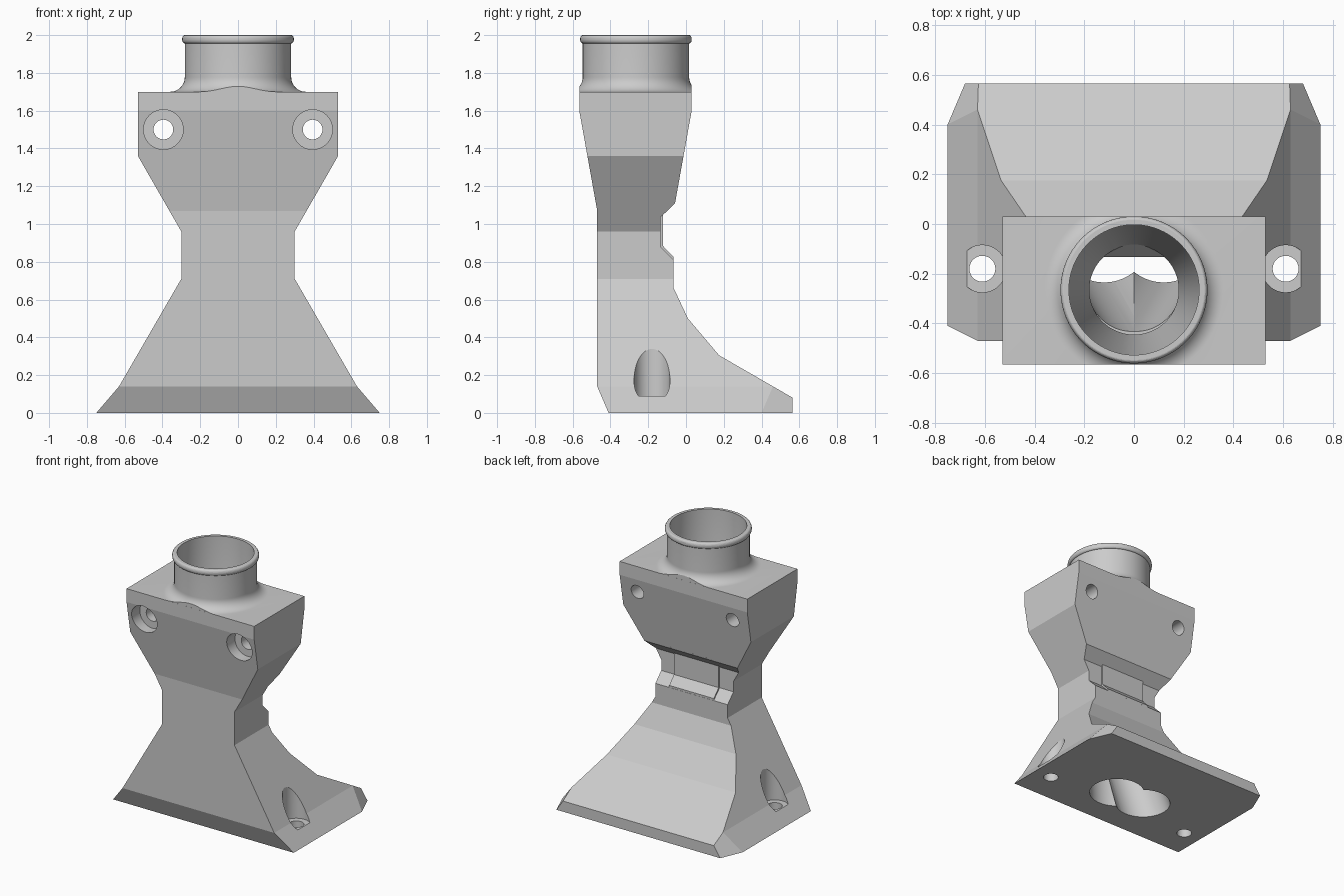
import bpy, bmesh, math

if "Cube" in bpy.data.objects:
    bpy.data.objects.remove(bpy.data.objects["Cube"])

SEG = 72
PIPE_Y = -0.265


def make_object(name, bm):
    bmesh.ops.recalc_face_normals(bm, faces=bm.faces)
    me = bpy.data.meshes.new(name)
    bm.to_mesh(me)
    bm.free()
    ob = bpy.data.objects.new(name, me)
    bpy.context.collection.objects.link(ob)
    return ob


def prism(name, pts, axis, lo, hi):
    """Extrude a 2D profile: axis 'x' takes (y, z), axis 'y' takes (x, z)."""
    bm = bmesh.new()
    rows = []
    for d in (lo, hi):
        rows.append([bm.verts.new((d, a, b) if axis == 'x' else (a, d, b)) for a, b in pts])
    n = len(pts)
    for i in range(n):
        j = (i + 1) % n
        bm.faces.new((rows[0][i], rows[0][j], rows[1][j], rows[1][i]))
    for r in rows:
        bm.faces.new(r)
    return make_object(name, bm)


def loft(name, rings, axis='z', clip=None):
    """Solid through circles (cx, cy, cz, r) whose normals lie along axis."""
    bm = bmesh.new()
    loops = []
    for cx, cy, cz, r in rings:
        loop = []
        for i in range(SEG):
            t = 2 * math.pi * (i + 0.5) / SEG
            u, v = r * math.cos(t), r * math.sin(t)
            loop.append(bm.verts.new((cx + u, cy + v, cz) if axis == 'z' else (cx + u, cy, cz + v)))
        loops.append(loop)
    for a, b in zip(loops, loops[1:]):
        for i in range(SEG):
            j = (i + 1) % SEG
            bm.faces.new((a[i], a[j], b[j], b[i]))
    bm.faces.new(loops[0])
    bm.faces.new(loops[-1])
    # optional flat trims in y
    for y, s in clip or ():
        bmesh.ops.bisect_plane(bm, geom=bm.verts[:] + bm.edges[:] + bm.faces[:],
                               plane_co=(0, y, 0), plane_no=(0, s, 0), clear_outer=True)
        bmesh.ops.holes_fill(bm, edges=[e for e in bm.edges if e.is_boundary], sides=0)
    return make_object(name, bm)


def boolean(target, tool, op):
    mod = target.modifiers.new(op, 'BOOLEAN')
    mod.operation, mod.solver, mod.object = op, 'EXACT', tool
    bpy.context.view_layer.objects.active = target
    bpy.ops.object.modifier_apply(modifier=mod.name)
    bpy.data.objects.remove(tool)


# Body: front outline crossed with side outline
half = [(0.75, 0), (0.63, 0.14), (0.30, 0.71), (0.30, 0.96), (0.53, 1.36), (0.53, 1.70)]
front = half + [(-x, z) for x, z in reversed(half)]
side = [(-0.41, 0), (-0.47, 0.14), (-0.47, 1.07), (-0.565, 1.60), (-0.565, 1.70),
        (0.03, 1.70), (0.03, 1.60), (-0.058, 1.11), (-0.135, 1.035), (-0.135, 0.88),
        (-0.065, 0.81), (-0.065, 0.66), (0.01, 0.50), (0.175, 0.305), (0.565, 0.08), (0.565, 0)]
body = prism("duct_body", front, 'y', -1, 1)
boolean(body, prism("side_outline", side, 'x', -1, 1), 'INTERSECT')

# Raised panel across the back of the neck
panel = [(-0.3, 1.12), (-0.056, 1.12), (-0.123, 1.05), (-0.123, 0.885),
         (-0.0655, 0.825), (-0.0655, 0.80), (-0.3, 0.80)]
boolean(body, prism("neck_panel", panel, 'x', -0.185, 0.185), 'UNION')

# Bevelled rear corners of the foot
for s in (1, -1):
    bm = bmesh.new()
    for z in (-0.05, 0.145):
        for y in (0.33, 0.65):
            x = 0.75 - (0.0098 * (y - 0.4) + 0.0156 * z) / 0.0231
            bm.verts.new((s * x, y, z))
            bm.verts.new((s * 1.1, y, z))
    bmesh.ops.convex_hull(bm, input=bm.verts[:])
    boolean(body, make_object("corner_cutter", bm), 'DIFFERENCE')

# Round inlet pipe: flared foot, straight wall, rolled lip
prof = [(0.36, 1.65), (0.36, 1.70)]
for i in range(1, 13):
    t = math.pi / 2 * i / 12
    prof.append((0.36 - 0.078 * math.sin(t), 1.70 + 0.078 * (1 - math.cos(t))))
prof.append((0.282, 1.955))
for i in range(13):
    t = -math.pi / 2 + math.pi * i / 12
    prof.append((0.282 + 0.014 * math.cos(t), 1.978 + 0.022 * math.sin(t)))
pipe = loft("inlet_pipe", [(0, PIPE_Y, z, r) for r, z in prof],
            clip=[(-0.5645, -1), (0.0295, 1)])
boolean(body, pipe, 'UNION')

# Air passage: tapered bore that splits into two slanted outlets
bore = loft("air_passage", [(0, PIPE_Y, 2.1, 0.262), (0, PIPE_Y, 1.70, 0.262),
                            (0, PIPE_Y, 1.08, 0.18), (0, PIPE_Y, 0.85, 0.18)])
for s in (1, -1):
    boolean(bore, loft("outlet", [(0, PIPE_Y, 0.90, 0.179), (s * 0.12, -0.045, 0, 0.19),
                                  (s * 0.126, -0.033, -0.05, 0.19)]), 'UNION')
inner = [(-0.9, -1), (-0.9, 3), (0.5, 3), (0.5, 1.62), (0.0, 1.60), (-0.075, 1.11),
         (-0.133, 1.04), (-0.133, 0.87), (-0.08, 0.80), (-0.08, 0.655), (-0.01, 0.49),
         (0.15, 0.29), (0.3, 0.2), (0.3, -1)]
boolean(bore, prism("inner_limit", inner, 'x', -1, 1), 'INTERSECT')
boolean(body, bore, 'DIFFERENCE')

# Screw holes with counterbores, upper block and foot
for s in (1, -1):
    x, z = s * 0.395, 1.50
    boolean(body, loft("upper_screw", [(x, -0.8, z, 0.105), (x, -0.45, z, 0.105),
                                       (x, -0.45, z, 0.052), (x, 0.3, z, 0.052)], 'y'), 'DIFFERENCE')
    x, y = s * 0.61, -0.18
    boolean(body, loft("foot_screw", [(x, y, -0.2, 0.052), (x, y, 0.09, 0.052),
                                      (x, y, 0.09, 0.095), (x, y, 0.5, 0.095)]), 'DIFFERENCE')

# Smooth round surfaces, crisp flat faces
bpy.ops.object.select_all(action='DESELECT')
body.select_set(True)
bpy.context.view_layer.objects.active = body
bpy.ops.object.shade_smooth_by_angle(angle=math.radians(9))
